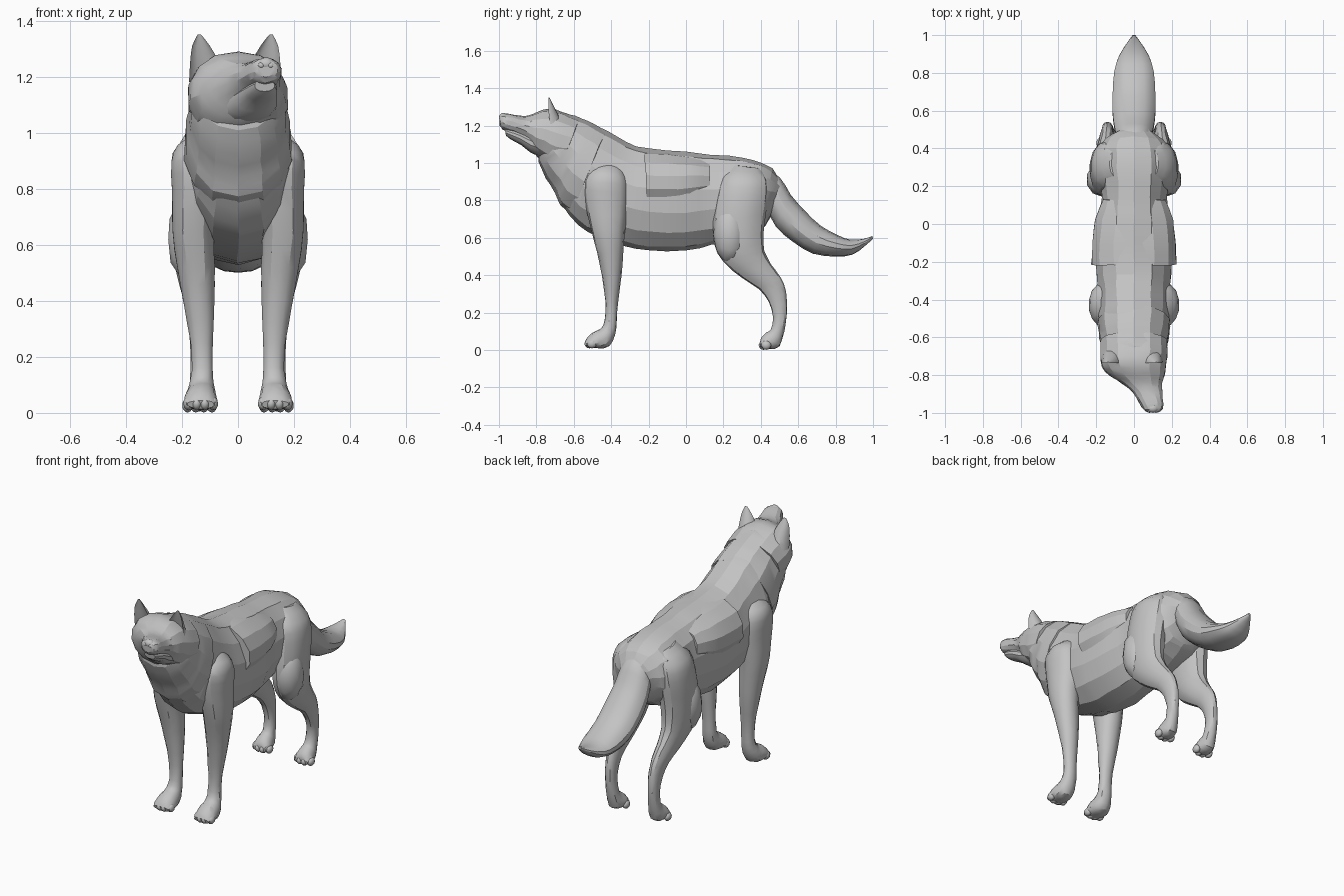
import bpy
import bmesh
import math
import random
from mathutils import Matrix, Vector

random.seed(4)
UNIT = 0.01  # section measurements are written in hundredths

default_cube = bpy.data.objects.get("Cube")
if default_cube:
    bpy.data.objects.remove(default_cube, do_unlink=True)

# One plain grey for the whole animal
grey = bpy.data.materials.new("plain_grey")
grey.use_nodes = True
colour = (0.55, 0.55, 0.55, 1.0)
grey.diffuse_color = colour
shader = grey.node_tree.nodes["Principled BSDF"]
shader.inputs["Base Color"].default_value = colour
shader.inputs["Roughness"].default_value = 0.8


def finish(name, bm, mirrored=False, crease=30):
    """Turn a bmesh into a shaded, optionally mirrored object."""
    bmesh.ops.recalc_face_normals(bm, faces=bm.faces[:])
    mesh = bpy.data.meshes.new(name)
    bm.to_mesh(mesh)
    bm.free()
    mesh.materials.append(grey)
    obj = bpy.data.objects.new(name, mesh)
    bpy.context.collection.objects.link(obj)
    bpy.ops.object.select_all(action='DESELECT')
    obj.select_set(True)
    bpy.context.view_layer.objects.active = obj
    bpy.ops.object.shade_smooth_by_angle(angle=math.radians(crease))
    if mirrored:
        obj.modifiers.new("Mirror", 'MIRROR')
    return obj


def smooth_sections(sections, steps):
    """Catmull-Rom interpolation between neighbouring cross-sections."""
    rows = [Vector(row) for row in sections]
    last = len(rows) - 1
    result = []
    for i in range(last):
        a, b, c, d = (rows[max(0, i - 1)], rows[i],
                      rows[i + 1], rows[min(last, i + 2)])
        for step in range(steps):
            t = step / steps
            result.append(0.5 * (2 * b + (c - a) * t
                                 + (2 * a - 5 * b + 4 * c - d) * t ** 2
                                 + (3 * b - a - 3 * c + d) * t ** 3))
    result.append(rows[last])
    return result


def loft(name, sections, sides=14, steps=2, mirrored=False,
         rough=0.0, hollow=1.0, crease=30):
    """Skin oval rings; a section is centre x, first y z, second y z, half width."""
    bm = bmesh.new()
    rings = []
    for x, y1, z1, y2, z2, width in smooth_sections(sections, steps):
        middle = Vector((x, (y1 + y2) / 2, (z1 + z2) / 2))
        reach = Vector((0, (y1 - y2) / 2, (z1 - z2) / 2))
        ring = []
        for k in range(sides):
            angle = math.tau * k / sides
            c, s = math.cos(angle), math.sin(angle)
            s = math.copysign(abs(s) ** 0.9, s)
            if c > 0:
                c *= hollow
            point = middle + reach * c + Vector((width * s, 0, 0))
            # Uneven fur planes
            point += Vector([random.uniform(-rough, rough) for _ in "xyz"])
            ring.append(bm.verts.new(point * UNIT))
        rings.append(ring)
    for lower, upper in zip(rings, rings[1:]):
        for k in range(sides):
            n = (k + 1) % sides
            bm.faces.new((lower[k], lower[n], upper[n], upper[k]))
    bm.faces.new(rings[0])
    bm.faces.new(rings[-1])
    return finish(name, bm, mirrored, crease)


def balls(name, centres, radii, mirrored=False):
    """A group of small ellipsoids in one object."""
    bm = bmesh.new()
    for centre in centres:
        place = Matrix.Translation(Vector(centre) * UNIT)
        stretch = Matrix.Diagonal((*(Vector(radii) * UNIT), 1))
        bmesh.ops.create_icosphere(bm, subdivisions=2, radius=1,
                                   matrix=place @ stretch)
    return finish(name, bm, mirrored)


# Trunk from rump to breast
loft("torso", [
    (0, 51, 90, 46, 75, 9),
    (0, 46, 97, 43, 67, 15.5),
    (0, 40, 100.5, 38, 63, 19),
    (0, 30, 103, 29, 59, 19),
    (0, 14, 104.5, 14, 56, 17.5),
    (0, 0, 106, 0, 53, 19.5),
    (0, -20, 107.5, -20, 53, 20.5),
    (0, -32, 111, -33, 55.5, 19.5),
    (0, -42, 117, -46, 60, 19),
    (0, -50, 121, -58, 67, 18.5),
    (0, -57, 122, -65, 76, 15)], rough=0.4, crease=14)

# Overlapping fur layers
loft("back_fur", [
    (0, -22, 106.5, -21, 73, 23),
    (0, -10, 106, -10, 73, 22.5),
    (0, 2, 104.5, 2, 75, 21),
    (0, 13, 102, 13, 79, 17)], rough=0.3, crease=14)
loft("neck_mane", [
    (0, -43, 117, -61, 73, 19.5),
    (0, -50, 121.5, -67, 77, 18.8),
    (0, -56, 124, -70, 84, 17.8),
    (0, -62, 126, -75, 92, 17.2),
    (0, -67, 127, -79, 101, 15),
    (0, -70, 124, -79, 107, 9)], rough=0.3, crease=20)

# Skull and upper muzzle, turned towards the left, with flared cheek fur
loft("head", [
    (0, -57, 123.5, -67, 98, 18),
    (0, -66, 127.5, -72, 97, 18),
    (0, -73, 129, -77, 101, 17.4),
    (1.5, -79, 127.5, -81, 105, 15),
    (4, -84, 125.5, -84, 110, 11),
    (7, -89, 125.5, -89, 114, 8),
    (9.3, -95, 126.5, -95, 116.5, 6.4),
    (10, -98, 126.5, -98, 118, 5.2),
    (10, -99.5, 125, -99.5, 120, 3)], rough=0.25, crease=22)
loft("lower_jaw", [
    (2, -78, 115, -78, 103.5, 11.5),
    (5, -83, 116, -83, 105.5, 9),
    (7.5, -89, 118, -88, 109.5, 6.6),
    (9, -94, 119, -93.5, 112.5, 5),
    (9.5, -97, 119, -96.3, 114.7, 3.6)])
balls("nose", [(10, -97.6, 124.5)], (3.2, 2.4, 2.4))
balls("nostrils", [(10 + side * 1.7, -99, 124) for side in (-1, 1)],
      (1.2, 1, 1.1))
balls("eyes", [(3.5 + side * 8.5, -82.5, 122) for side in (-1, 1)],
      (1.8, 1.2, 1))
ears = loft("ears", [
    (10.8, -81, 118, -65, 118, 5.8),
    (11, -80, 125, -68, 125, 5.2),
    (12.2, -77, 131, -71, 131, 3.2),
    (12.8, -74, 135, -73, 135, 0.6)],
    mirrored=True, hollow=-0.55)
ears.location.x = -UNIT

# Front legs from shoulder to paw
loft("front_legs", [
    (10, -46, 101, -36, 100, 4),
    (13.5, -51.5, 96, -33, 95, 8.2),
    (15.2, -54.5, 90, -31, 89, 8.8),
    (15.3, -54, 80, -31, 78, 8.3),
    (16, -51, 65, -32.5, 65, 7.6),
    (15, -47.5, 52, -33.5, 52, 6.8),
    (14, -45, 40, -34.5, 40, 5.6),
    (13, -43, 25, -36.5, 25, 4.1),
    (12.7, -43.5, 16, -37, 15, 3.8),
    (13, -45.5, 11.5, -38, 8, 4.5),
    (13.2, -49, 10, -41, 2, 5.5),
    (13.3, -52.5, 7, -47, 1, 6),
    (13.3, -54, 4.5, -53, 1.5, 4.8)],
    mirrored=True, rough=0.15)

# Hind legs from hip to paw, with a bulging stifle
loft("hind_legs", [
    (9, 25, 99, 40, 97, 4),
    (12, 19, 92, 43.5, 91, 9),
    (14.2, 16, 82, 44, 82, 9),
    (15.2, 14.5, 69, 42.5, 72, 8.3),
    (15.5, 15, 57, 41.5, 62, 7.8),
    (15.5, 20, 47, 42, 53, 6.5),
    (15, 30, 38.5, 45.5, 46, 5),
    (14.5, 39, 32.5, 50.5, 39, 3.8),
    (14.2, 44, 26, 53.5, 31, 3.2),
    (14, 46.5, 18, 54, 20, 3),
    (13.8, 45.5, 11, 52.5, 10, 3.4),
    (13.7, 43, 9.5, 50, 2, 4.5),
    (13.7, 40.5, 7, 45, 0.5, 5.2),
    (13.7, 39.5, 4.5, 40, 1, 4.2)],
    mirrored=True, rough=0.15)
balls("stifles", [(17, 23.5, 62)], (8.3, 9, 16), mirrored=True)

# Four toes on every paw, the middle pair further forward
for name, x, y, z in (("front_toes", 13.3, -51, 3.4),
                      ("hind_toes", 13.7, 42.2, 2.6)):
    balls(name, [(x + k * 2.9, y + (abs(k) - 1) * 1.4, z)
                 for k in (-1.5, -0.5, 0.5, 1.5)],
          (1.9, 2.7, 2.5), mirrored=True)

# Bushy hanging tail with an upturned tip
loft("tail", [
    (0, 38, 99, 40, 80, 7),
    (0, 50, 92.5, 43, 76, 9.5),
    (0, 56, 83, 48, 66, 10.8),
    (0, 64, 74, 57, 58, 11.7),
    (0, 72, 66.5, 68, 51.5, 11.5),
    (0, 81, 61.5, 80, 50, 10.7),
    (0, 88, 59, 89, 51, 8.3),
    (0, 95, 59.5, 95.5, 55.5, 4.2),
    (0, 99.7, 61, 100, 59.5, 0.8)])
